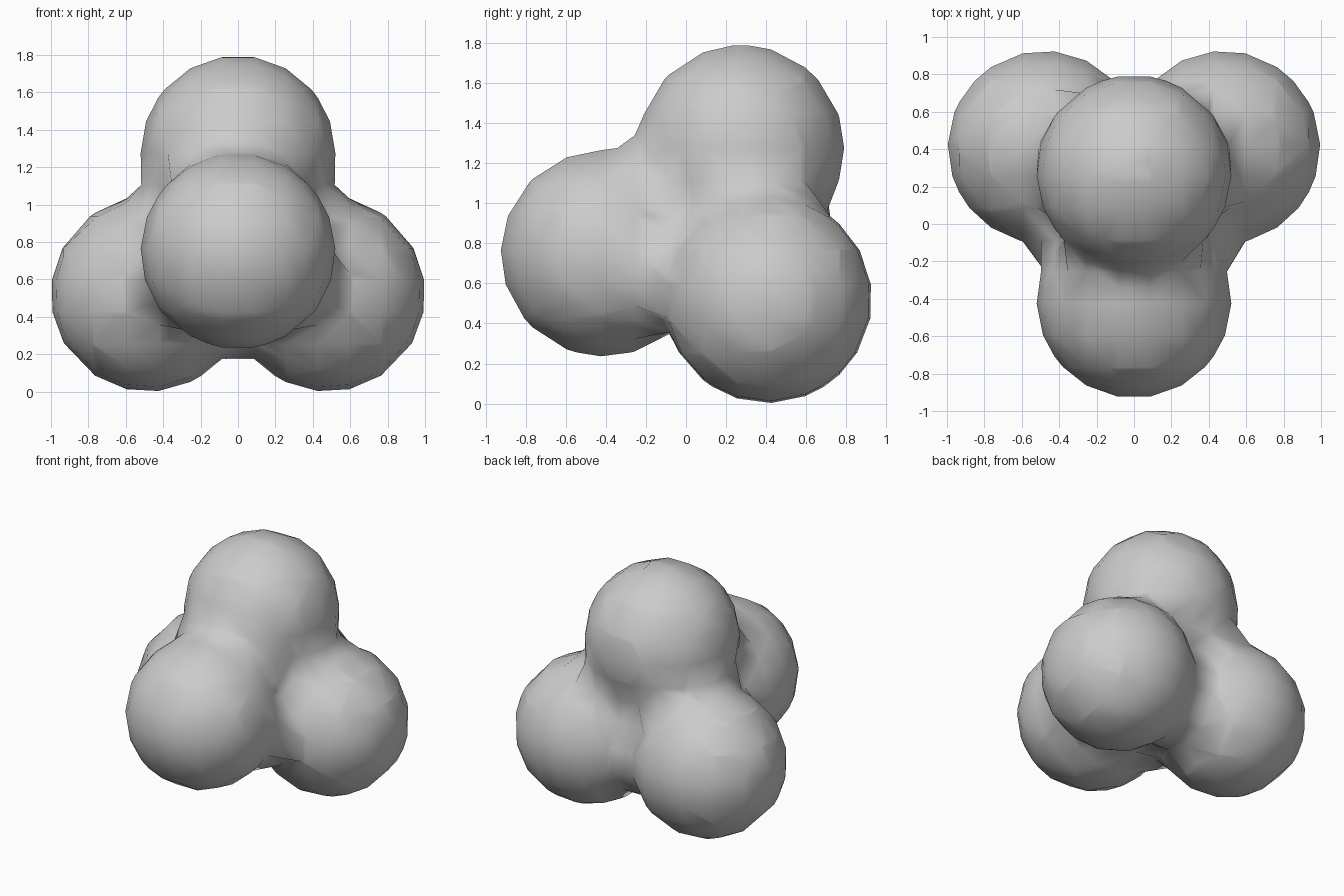
import bpy

if "Cube" in bpy.data.objects:
    bpy.data.objects.remove(bpy.data.objects["Cube"])

# Four blended balls: one on top, one in front, a mirrored pair behind
centers = [(0, 0.275, 1.275), (0, -0.41, 0.75)]
centers += [(side * 0.48, 0.41, 0.52) for side in (-1, 1)]

data = bpy.data.metaballs.new("ball_cluster_field")
data.resolution = data.render_resolution = 0.17
data.threshold = 0.6
field = bpy.data.objects.new("ball_cluster_field", data)
bpy.context.collection.objects.link(field)
for co in centers:
    ball = data.elements.new(type='BALL')
    ball.co = co
    ball.radius = 0.735
    ball.stiffness = 4.8

# Turn the blended field into a smooth mesh
bpy.context.view_layer.update()
evaluated = field.evaluated_get(bpy.context.evaluated_depsgraph_get())
mesh = bpy.data.meshes.new_from_object(evaluated)
cluster = bpy.data.objects.new("ball_cluster", mesh)
bpy.data.objects.remove(field)
bpy.context.collection.objects.link(cluster)
mesh.polygons.foreach_set("use_smooth", [True] * len(mesh.polygons))
mesh.update()
